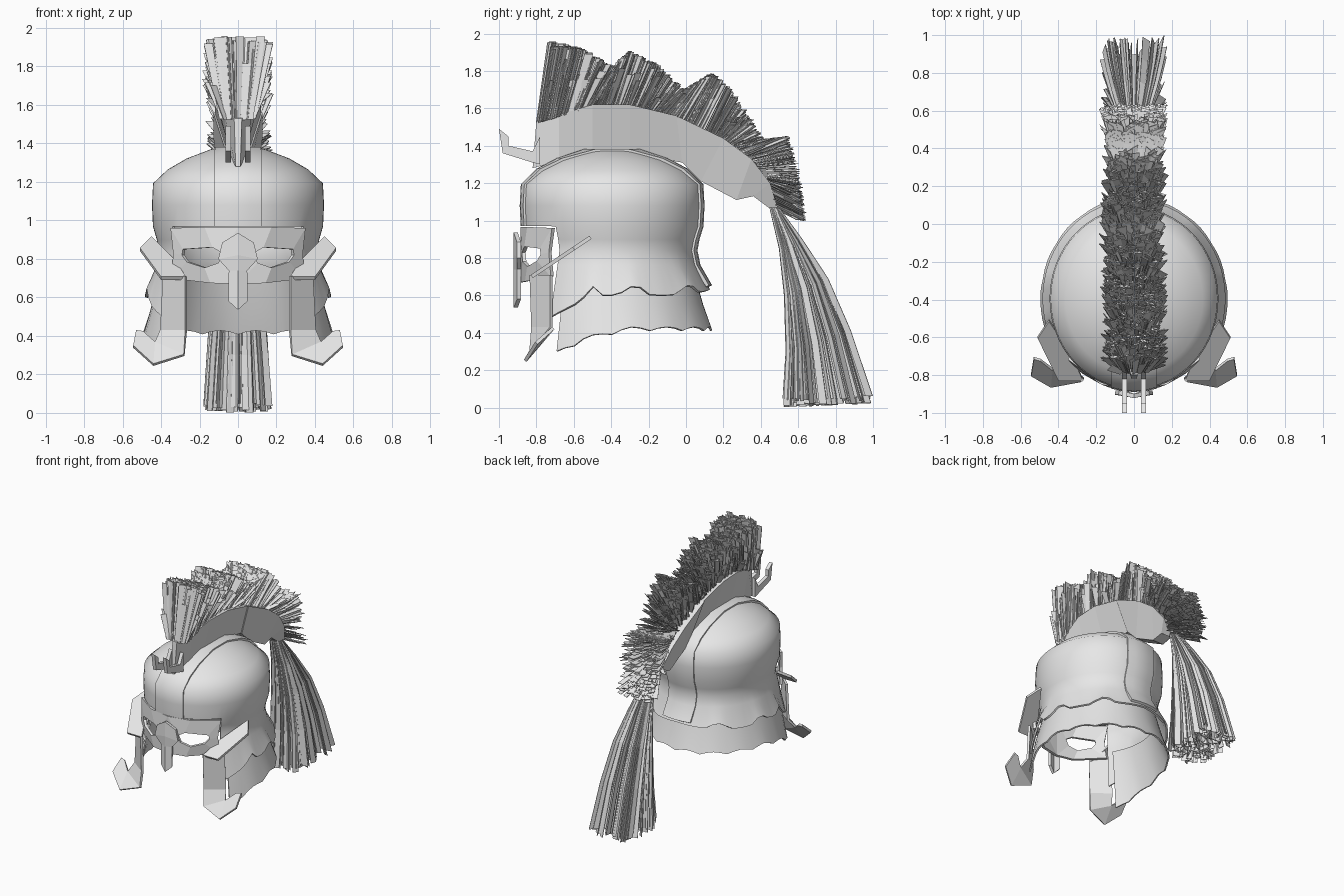
import bpy, bmesh, math, random
from mathutils import Vector

random.seed(4)
if "Cube" in bpy.data.objects:
    bpy.data.objects.remove(bpy.data.objects["Cube"])

grey = bpy.data.materials.new("plain_grey")
grey.use_nodes = True
GREY = (0.8, 0.8, 0.8, 1)
grey.diffuse_color = GREY
grey.node_tree.nodes["Principled BSDF"].inputs["Base Color"].default_value = GREY


def finish(name, bm, thick=0, mirror=False, smooth=False):
    """Turn a bmesh into a named object, with optional mirror and thickness."""
    bmesh.ops.remove_doubles(bm, verts=bm.verts, dist=0.0001)
    bmesh.ops.recalc_face_normals(bm, faces=bm.faces)
    me = bpy.data.meshes.new(name)
    bm.to_mesh(me)
    bm.free()
    me.materials.append(grey)
    ob = bpy.data.objects.new(name, me)
    bpy.context.collection.objects.link(ob)
    if mirror:
        ob.modifiers.new("mirror", "MIRROR")
    if thick:
        mod = ob.modifiers.new("thickness", "SOLIDIFY")
        mod.thickness, mod.offset = thick, 0
    bpy.ops.object.select_all(action="DESELECT")
    ob.select_set(True)
    bpy.context.view_layer.objects.active = ob
    bpy.ops.object.convert(target="MESH")
    if smooth:
        bpy.ops.object.shade_smooth_by_angle(angle=math.radians(65))


def face(bm, points):
    bm.faces.new([bm.verts.new(p) for p in points])


def grid(bm, rows):
    for a, b in zip(rows, rows[1:]):
        for i in range(len(a) - 1):
            face(bm, (a[i], a[i + 1], b[i + 1], b[i]))


def interp(table, t):
    """Linear lookup in an ascending table of (key, value)."""
    if t <= table[0][0]:
        return table[0][1]
    for (a, u), (b, v) in zip(table, table[1:]):
        if t <= b:
            return u + (v - u) * (t - a) / (b - a)
    return table[-1][1]


def along(points, t):
    """Point at fraction t of an evenly stepped polyline."""
    f = min(max(t, 0), 0.9999) * (len(points) - 1)
    i = int(f)
    return Vector(points[i]).lerp(Vector(points[i + 1]), f - i)


# Helmet shell: elliptical dome, open at the face, zigzag lower edge
CY, STRETCH, N, OPEN = -0.395, 1.08, 64, 9
PROFILE = [(0.65, 0.478), (0.76, 0.42), (0.84, 0.405), (0.9, 0.415), (0.97, 0.435), (1.08, 0.44),
           (1.19, 0.435), (1.26, 0.36), (1.315, 0.265), (1.363, 0.14), (1.375, 0.002)]
HEM = [(50, 0.48), (72, 0.57), (77, 0.66), (84, 0.6), (93, 0.6), (104, 0.66), (113, 0.6),
       (129, 0.6), (143, 0.66), (153, 0.615), (180, 0.63)]


def ring_point(k, r, z):
    a = 2 * math.pi * k / N
    return (r * math.sin(a), CY - STRETCH * r * math.cos(a), z)


def degrees_from_front(k):
    return 360 / N * min(k, N - k)


bm = bmesh.new()
grid(bm, [[ring_point(k, r, z) for k in range(N + 1)] for z, r in PROFILE[4:]])
columns = []
for k in range(OPEN, N - OPEN + 1):
    hem = interp(HEM, degrees_from_front(k))
    levels = [0.97, 0.9, 0.84, 0.76, hem]
    columns.append([ring_point(k, interp(PROFILE, z), z) for z in levels])
grid(bm, columns)
finish("helmet_shell", bm, 0.014, smooth=True)

# Neck skirt: flared, scalloped, dropping to points beside the face
SKIRT = [(0.42, 0.49), (0.55, 0.445), (0.72, 0.4)]
SKIRT_HEM = [(56, 0.28), (75, 0.36), (100, 0.41), (180, 0.41)]
columns = []
for k in range(OPEN + 1, N - OPEN):
    hem = interp(SKIRT_HEM, degrees_from_front(k)) + 0.02 * abs(math.sin(k * math.pi / 4))
    columns.append([ring_point(k, interp(SKIRT, z), z) for z in (0.72, 0.55, hem)])
bm = bmesh.new()
grid(bm, columns)
finish("neck_skirt", bm, 0.012, smooth=True)

# Raised band running from brow over the crown to the nape
BAND = (-0.12, -0.06, 0, 0.06, 0.12)
path = [(-1, z, r) for z, r in PROFILE[4:10]] + [(1, z, r) for z, r in reversed(PROFILE[:10])]
rows = []
for side, z, r in path:
    rows.append([(x, CY + side * (math.sqrt(r * r - x * x) * STRETCH + 0.01), z + 0.01 * (z > 1.2))
                 for x in BAND])
bm = bmesh.new()
grid(bm, rows)
finish("crown_band", bm, 0.018, smooth=True)


# Face mask with eye openings, bent around the face
def bent(x, z):
    return (x, -0.385 - 0.49 * math.sqrt(1 - (x / 0.46) ** 2), z)


outer = [(0, 0.965), (0.17, 0.965), (0.345, 0.96), (0.33, 0.83), (0.34, 0.70), (0.14, 0.675), (0, 0.67)]
eye = [(0.08, 0.83), (0.13, 0.86), (0.28, 0.85), (0.285, 0.82), (0.26, 0.785), (0.17, 0.755), (0.1, 0.78)]
bm = bmesh.new()
for i in range(len(eye)):
    j = (i + 1) % len(eye)
    face(bm, [bent(*p) for p in (outer[i], outer[j], eye[j], eye[i])])
finish("face_mask", bm, 0.02, mirror=True)

# Nose guard, creased along its centre
bm = bmesh.new()
grid(bm, [[(0, -0.91, zc), (x, -0.893, z)] for zc, x, z in
          ((0.935, 0.08, 0.885), (0.82, 0.1, 0.8), (0.74, 0.045, 0.74), (0.535, 0.045, 0.58))])
finish("nose_guard", bm, 0.022, mirror=True)

# Cheek guards with hooked, outward ends
a, b, c, d = (0.27, -0.82, 0.43), (0.4, -0.72, 0.43), (0.28, -0.83, 0.3), (0.43, -0.77, 0.365)
e = (0.44, -0.86, 0.25)
bm = bmesh.new()
face(bm, ((0.27, -0.83, 0.71), (0.385, -0.72, 0.71), b, a))
face(bm, (a, b, d, c))
face(bm, (c, d, e))
face(bm, (d, (0.495, -0.72, 0.42), (0.53, -0.71, 0.425), (0.545, -0.8, 0.345), e))
finish("cheek_guard", bm, 0.018, mirror=True)

# Swept brow wings
bm = bmesh.new()
face(bm, [(x, -0.84 + (z - 0.69) * 1.5, z) for x, z in
          ((0.27, 0.7), (0.4, 0.7), (0.51, 0.85), (0.45, 0.91), (0.33, 0.79))])
finish("brow_wing", bm, 0.02, mirror=True)

# Crest holder: wedge section, pointed prow (y, z above; y, z below; half widths)
STATIONS = [(-0.8, 1.53, -0.82, 1.28, 0.02, 0.012), (-0.68, 1.565, -0.68, 1.32, 0.075, 0.035),
            (-0.5, 1.62, -0.5, 1.36, 0.11, 0.04), (-0.3, 1.62, -0.3, 1.36, 0.12, 0.04),
            (-0.05, 1.56, -0.02, 1.31, 0.12, 0.04), (0.2, 1.44, 0.08, 1.21, 0.12, 0.04),
            (0.35, 1.33, 0.27, 1.11, 0.11, 0.04), (0.45, 1.2, 0.36, 1.13, 0.09, 0.035),
            (0.49, 1.07, 0.44, 1.07, 0.06, 0.03)]


def holder(name, stations, extra):
    rings = []
    for y, z, yb, zb, w, v in stations:
        w, v = w + extra, v + extra
        rings.append([(-w, y, z), (w, y, z), (v, yb, zb), (-v, yb, zb), (-w, y, z)])
    bm = bmesh.new()
    grid(bm, rings)
    face(bm, rings[0][:4])
    face(bm, rings[-1][:4])
    finish(name, bm)


holder("crest_holder", STATIONS, 0)
holder("crest_holder_rear_layer", STATIONS[4:], 0.008)

# Pair of upturned prongs at the front of the holder
bm = bmesh.new()
face(bm, [(0.05, y, z) for y, z in ((-1.0, 1.49), (-0.95, 1.45), (-0.95, 1.4), (-0.82, 1.37),
                                    (-0.78, 1.45), (-0.78, 1.3), (-0.82, 1.31), (-0.98, 1.36))])
finish("front_prong", bm, 0.028, mirror=True)


def strand(bm, path, widths, angle):
    """Flat widening lock of hair along a path, turned by an angle about z."""
    side = Vector((math.cos(angle), math.sin(angle), 0))
    rows = []
    for i, (p, w) in enumerate(zip(path, widths)):
        step = path[min(i + 1, len(path) - 1)] - path[max(i - 1, 0)]
        flat = step.cross(side).normalized() * 0.002
        s = side * w / 2
        rows.append([p - s - flat, p + s - flat, p + s + flat, p - s + flat, p - s - flat])
    grid(bm, rows)
    face(bm, rows[-1][:4])


# Plume: four fanned clumps standing on the holder (base y range, tip curve)
TOP = [(s[0], s[1]) for s in STATIONS]
CLUMPS = [((-0.79, -0.5), [(-0.72, 1.96), (-0.55, 1.92), (-0.37, 1.81)]),
          ((-0.52, -0.14), [(-0.39, 1.81), (-0.3, 1.91), (-0.16, 1.84), (-0.01, 1.7)]),
          ((-0.14, 0.26), [(0.0, 1.7), (0.14, 1.79), (0.24, 1.7), (0.41, 1.44)]),
          ((0.22, 0.49), [(0.4, 1.43), (0.54, 1.45), (0.6, 1.25), (0.635, 0.99)])]
for n, ((y0, y1), tips) in enumerate(CLUMPS):
    bm = bmesh.new()
    for i in range(340):
        t, x = random.random(), random.uniform(-1, 1)
        y = y0 + (y1 - y0) * t
        base = Vector((x * 0.085, y, interp(TOP, y) - 0.01))
        end = along(tips, t)
        reach = random.uniform(0.93, 1.0) if i % 3 else random.uniform(0.35, 0.92)
        tip = base.lerp(Vector((0, end.x, end.y)), reach)
        tip.x = x * random.uniform(0.145, 0.17)
        strand(bm, [base, tip], [0.026, 0.046], random.gauss(0, 0.45))
    finish("plume_clump_%d" % (n + 1), bm)

# Tail: long locks falling behind and spreading out
INNER = [(0.45, 1.09), (0.51, 0.85), (0.54, 0.6), (0.55, 0.3), (0.535, 0.03)]
OUTER = [(0.49, 1.07), (0.61, 0.9), (0.745, 0.69), (0.865, 0.41), (0.98, 0.05)]
SPREAD = [0.25, 0.47, 0.7, 0.87, 1]
bm = bmesh.new()
for i in range(220):
    u, x = random.random(), random.uniform(-0.16, 0.16)
    path = []
    for p, q, s in zip(INNER, OUTER, SPREAD):
        y, z = Vector(p).lerp(Vector(q), u)
        path.append(Vector((x * s, y, z)))
    path[-1].z = max(0.002, path[-1].z + random.uniform(-0.03, 0.02))
    strand(bm, path, [0.018, 0.028, 0.036, 0.04, 0.044], random.uniform(0, math.pi))
finish("hair_tail", bm)
